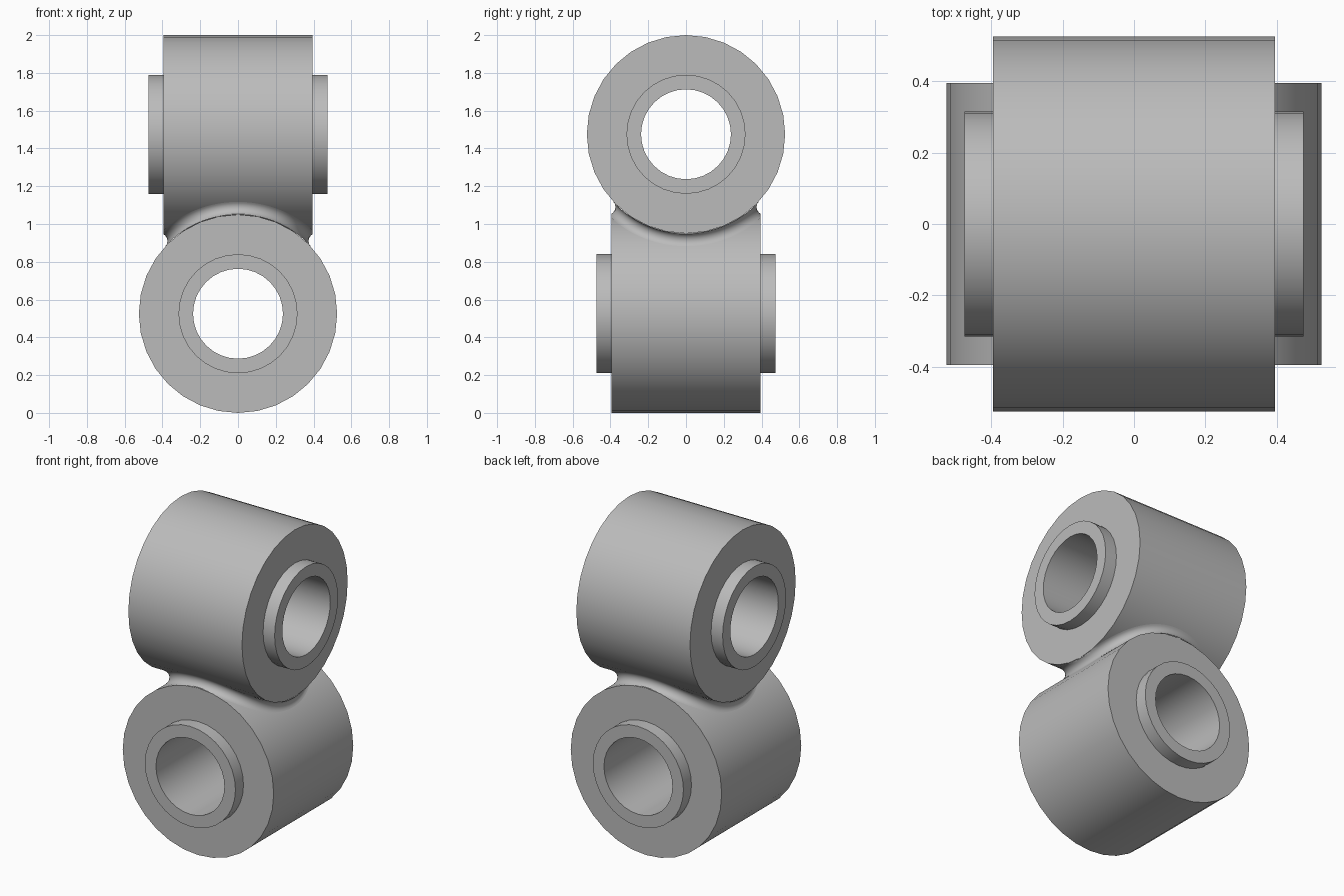
import bpy
import bmesh
from math import pi, sin, cos, sqrt, radians, copysign
from mathutils import Vector

cube = bpy.data.objects.get("Cube")
if cube:
    bpy.data.objects.remove(cube, do_unlink=True)

RADIUS, HALF = 0.525, 0.395          # main barrel
COLLAR, COLLAR_HALF = 0.315, 0.475   # protruding collar
BORE = 0.238
LOW_Z, HIGH_Z = 0.525, 1.475         # barrel axes
FILLET = 0.04
SIDES = 32

grey = bpy.data.materials.new("plain grey")
grey.use_nodes = True
colour = (0.5, 0.5, 0.5, 1)
grey.diffuse_color = colour
grey.node_tree.nodes["Principled BSDF"].inputs["Base Color"].default_value = colour


def lattice(name, rows, close_rows):
    """Join closed loops of points with quads, optionally last loop to first."""
    bm = bmesh.new()
    grid = [[bm.verts.new(p) for p in row] for row in rows]
    n = len(grid[0])
    for i in range(len(grid) if close_rows else len(grid) - 1):
        a, b = grid[i], grid[(i + 1) % len(grid)]
        for j in range(n):
            k = (j + 1) % n
            bm.faces.new((a[j], a[k], b[k], b[j]))
    bmesh.ops.recalc_face_normals(bm, faces=bm.faces)
    mesh = bpy.data.meshes.new(name)
    bm.to_mesh(mesh)
    bm.free()
    mesh.materials.append(grey)
    obj = bpy.data.objects.new(name, mesh)
    bpy.context.collection.objects.link(obj)
    bpy.ops.object.select_all(action="DESELECT")
    obj.select_set(True)
    bpy.context.view_layer.objects.active = obj
    bpy.ops.object.shade_smooth_by_angle(angle=radians(35))
    return obj


def barrel(name, z, along_x):
    """Hollow collared barrel, revolved from a half profile mirrored end to end."""
    half = [(BORE, COLLAR_HALF), (COLLAR, COLLAR_HALF), (COLLAR, HALF), (RADIUS, HALF)]
    profile = half + [(r, -t) for r, t in reversed(half)]
    rows = []
    for r, t in profile:
        ring = []
        for i in range(SIDES):
            a = 2 * pi * i / SIDES
            u, v = r * cos(a), z + r * sin(a)
            ring.append((t, u, v) if along_x else (u, t, v))
        rows.append(ring)
    return lattice(name, rows, True)


barrel("lower_barrel", LOW_Z, False)
barrel("upper_barrel", HIGH_Z, True)

# Rolling-ball fillet where the two crossed barrels meet
reach = RADIUS + FILLET
mid = (HIGH_Z - LOW_Z) / 2
swing = reach - mid
STEPS, ARC = 96, 10
loops = [[] for _ in range(ARC + 1)]
for i in range(STEPS):
    a = 2 * pi * i / STEPS
    low = mid - swing * cos(2 * a)
    high = mid + swing * cos(2 * a)
    x = copysign(sqrt(max(reach**2 - low**2, 0)), cos(a))
    y = copysign(sqrt(max(reach**2 - high**2, 0)), sin(a))
    centre = Vector((x, y, LOW_Z + low))
    to_upper = (Vector((x, 0, HIGH_Z)) - centre).normalized()
    to_lower = (Vector((0, y, LOW_Z)) - centre).normalized()
    for j in range(ARC + 1):
        p = centre + to_upper.slerp(to_lower, j / ARC) * FILLET
        p.x = max(-HALF, min(HALF, p.x))
        p.y = max(-HALF, min(HALF, p.y))
        loops[j].append(p)
fillet = lattice("joint_fillet", loops, False)

# Keep the open fillet band facing away from the joint
mesh = fillet.data
if sum(p.normal.x * p.center.x + p.normal.y * p.center.y for p in mesh.polygons) < 0:
    mesh.flip_normals()
